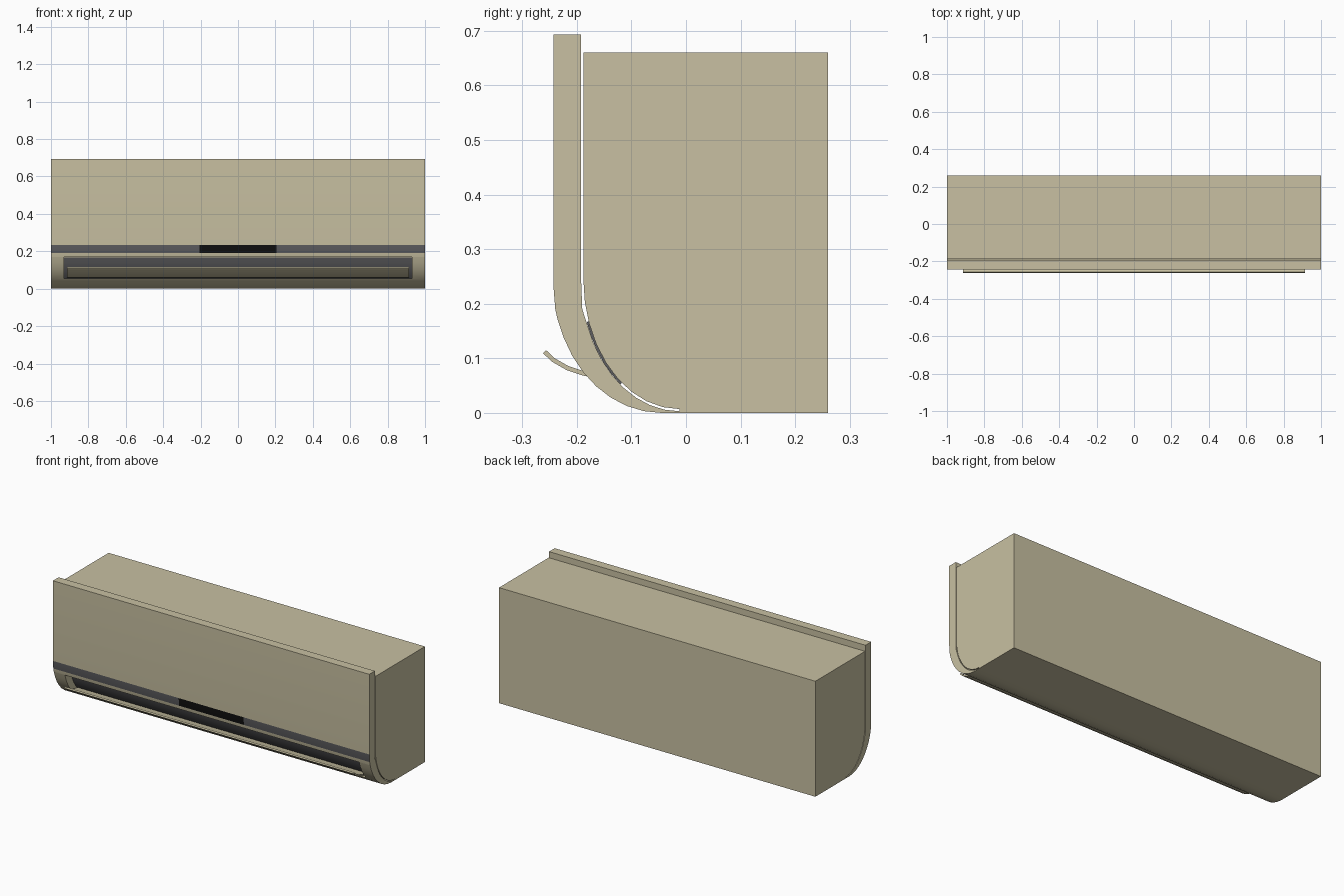
import bpy
import bmesh
from math import sin, cos, pi, radians
from mathutils import Vector

if "Cube" in bpy.data.objects:
    bpy.data.objects.remove(bpy.data.objects["Cube"])


def material(name, rgb):
    m = bpy.data.materials.new(name)
    m.use_nodes = True
    m.diffuse_color = (*rgb, 1)
    m.node_tree.nodes["Principled BSDF"].inputs["Base Color"].default_value = (*rgb, 1)
    return m


beige = material("warm beige", (0.58, 0.53, 0.36))
grey = material("dark grey", (0.11, 0.11, 0.117))
black = material("display black", (0.005, 0.005, 0.005))


def arc(cy, cz, ry, rz, start, end, steps):
    """Lower front part of an ellipse in the y-z plane, angles in degrees below -y."""
    angles = [radians(start + (end - start) * i / steps) for i in range(steps + 1)]
    return [(cy - ry * cos(a), cz - rz * sin(a)) for a in angles]


def extrude(name, profile, half_width, mats):
    """Closed y-z profile swept along x, centred."""
    bm = bmesh.new()
    face = bm.faces.new([bm.verts.new((-half_width, y, z)) for y, z in profile])
    swept = bmesh.ops.extrude_face_region(bm, geom=[face])["geom"]
    moved = [v for v in swept if isinstance(v, bmesh.types.BMVert)]
    bmesh.ops.translate(bm, verts=moved, vec=(2 * half_width, 0, 0))
    bmesh.ops.recalc_face_normals(bm, faces=bm.faces[:])
    mesh = bpy.data.meshes.new(name)
    bm.to_mesh(mesh)
    bm.free()
    for m in mats:
        mesh.materials.append(m)
    obj = bpy.data.objects.new(name, mesh)
    bpy.context.collection.objects.link(obj)
    return obj


def activate(obj):
    bpy.ops.object.select_all(action="DESELECT")
    obj.select_set(True)
    bpy.context.view_layer.objects.active = obj


# Rear housing with rounded lower front corner
body = extrude("rear_housing",
               [(0.26, 0.66), (-0.188, 0.66)]
               + arc(-0.012, 0.245, 0.176, 0.238, 0, 90, 9)
               + [(-0.012, 0), (0.26, 0)], 1, [beige])

# Upper front panel, ending at a slanted seam
seam_out, seam_in = (-0.235, 0.17), (-0.19, 0.19)
panel = extrude("front_panel",
                [(-0.192, 0.693), (-0.243, 0.693), (-0.243, 0.235), (-0.2395, 0.19),
                 seam_out, seam_in, (-0.192, 0.24)], 1, [beige, grey, black])

# Grey trim strip and black display window, cut into the panel face
bm = bmesh.new()
bm.from_mesh(panel.data)
for side in (-1, 1):
    bmesh.ops.bisect_plane(bm, geom=bm.verts[:] + bm.edges[:] + bm.faces[:],
                           plane_co=(0.205 * side, 0, 0), plane_no=(1, 0, 0))
for f in bm.faces:
    c = f.calc_center_median()
    if f.normal.y < -0.8 and 0.19 < c.z < 0.235:
        f.material_index = 2 if abs(c.x) < 0.2 else 1
bm.to_mesh(panel.data)
bm.free()

# Curved lower shell, a thin skin under the housing
outer = arc(-0.045, 0.24, 0.198, 0.24, 25, 90, 7)
inner = arc(-0.012, 0.245, 0.180, 0.242, 20, 90, 8)
shell = extrude("lower_shell", [seam_out] + outer + [(-0.012, 0)]
                + inner[::-1] + [seam_in], 1, [beige])

# Air outlet opening through the shell
cutter = extrude("outlet_cutter", [(-0.3, 0.055), (-0.1, 0.055), (-0.1, 0.169), (-0.3, 0.169)],
                 0.93, [beige])
cutter.hide_render = True
cut = shell.modifiers.new("outlet", "BOOLEAN")
cut.operation = "DIFFERENCE"
cut.solver = "EXACT"
cut.object = cutter
activate(shell)
bpy.ops.object.modifier_apply(modifier=cut.name)
bpy.data.objects.remove(cutter)

# Dark backing plate lying on the housing behind the outlet
backing = extrude("outlet_backing",
                  arc(-0.012, 0.245, 0.1795, 0.2415, 19, 53, 5)
                  + arc(-0.012, 0.245, 0.1755, 0.2375, 53, 19, 5), 0.935, [grey])

# Curved air flap leaning out of the outlet
path = [Vector(p) for p in ((-0.259, 0.112), (-0.243, 0.097), (-0.217, 0.082),
                            (-0.19, 0.073), (-0.165, 0.067), (-0.14, 0.063))]
top, bottom = [], []
for i, p in enumerate(path):
    d = (path[min(i + 1, len(path) - 1)] - path[max(i - 1, 0)]).normalized()
    n = Vector((-d.y, d.x)) * 0.004
    top.append(tuple(p + n))
    bottom.append(tuple(p - n))
flap = extrude("air_flap", top + bottom[::-1], 0.915, [beige])

# Smooth curves, sharp corners
for obj in (body, panel, shell, backing, flap):
    activate(obj)
    bpy.ops.object.shade_smooth_by_angle(angle=radians(25))
